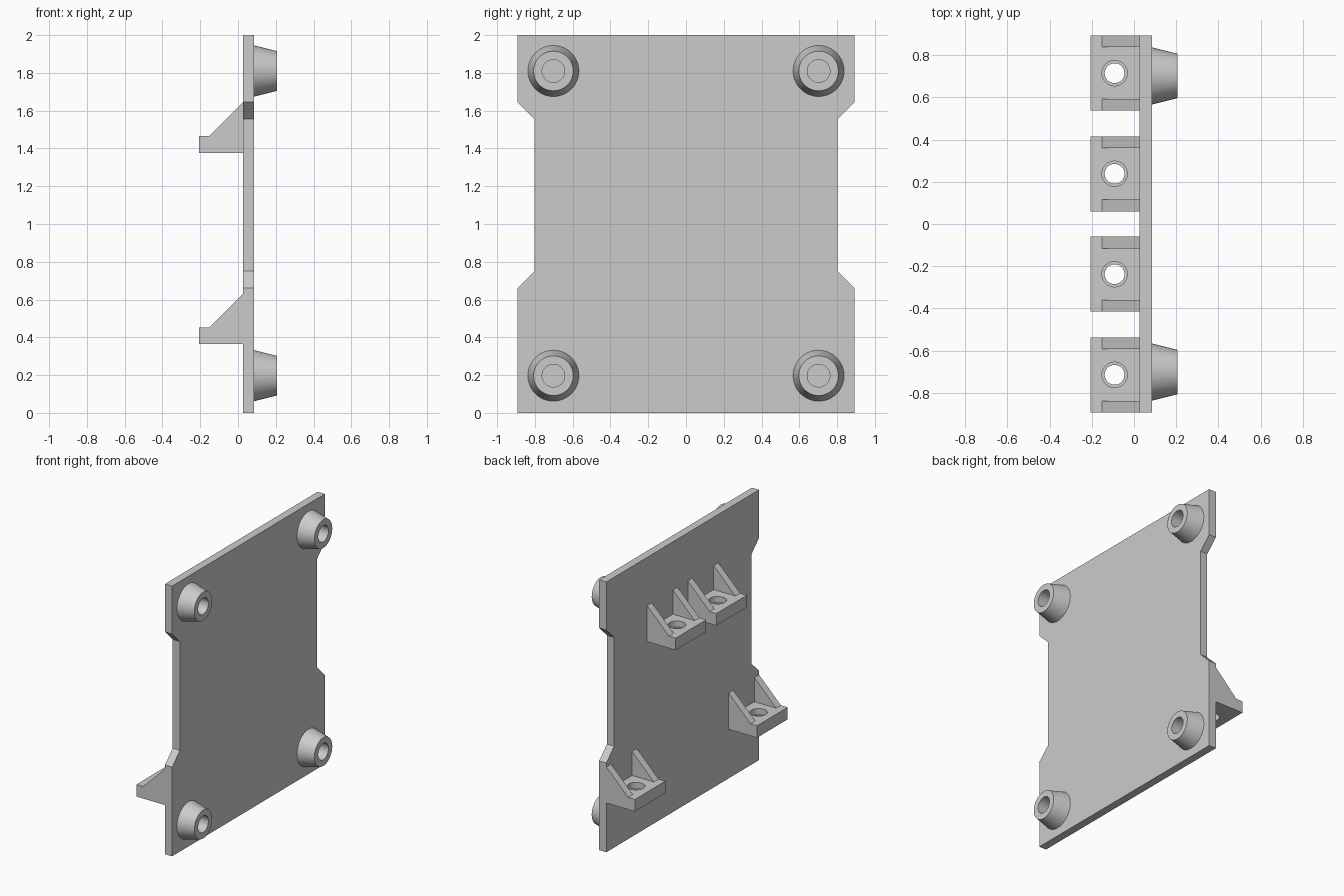
import bpy
import bmesh
import math
from mathutils import Matrix, Vector

if "Cube" in bpy.data.objects:
    bpy.data.objects.remove(bpy.data.objects["Cube"], do_unlink=True)

grey = bpy.data.materials.new("light_grey")
grey.use_nodes = True
COLOUR = (0.6, 0.6, 0.6, 1)
grey.diffuse_color = COLOUR
grey.node_tree.nodes["Principled BSDF"].inputs["Base Color"].default_value = COLOUR

BACK, FACE = 0.027, 0.086      # plate thickness along x
SHELF_EDGE = -0.207
SEGMENTS = 48


def make_object(name, bm):
    bmesh.ops.recalc_face_normals(bm, faces=bm.faces[:])
    mesh = bpy.data.meshes.new(name)
    bm.to_mesh(mesh)
    bm.free()
    mesh.materials.append(grey)
    obj = bpy.data.objects.new(name, mesh)
    bpy.context.collection.objects.link(obj)
    return obj


def extrude_profile(bm, points, offset):
    face = bm.faces.new([bm.verts.new(p) for p in points])
    moved = bmesh.ops.extrude_face_region(bm, geom=[face])["geom"]
    verts = [v for v in moved if isinstance(v, bmesh.types.BMVert)]
    bmesh.ops.translate(bm, vec=offset, verts=verts)


def cylinder(bm, radius, x, y, low, high):
    bmesh.ops.create_cone(bm, cap_ends=True, segments=SEGMENTS, radius1=radius,
                          radius2=radius, depth=high - low,
                          matrix=Matrix.Translation((x, y, (low + high) / 2)))


def activate(obj):
    bpy.ops.object.select_all(action='DESELECT')
    obj.select_set(True)
    bpy.context.view_layer.objects.active = obj


def cut(obj, cutter):
    cutter.hide_render = True
    mod = obj.modifiers.new("hole", 'BOOLEAN')
    mod.operation = 'DIFFERENCE'
    mod.solver = 'EXACT'
    mod.object = cutter
    activate(obj)
    bpy.ops.object.modifier_apply(modifier=mod.name)
    bpy.data.objects.remove(cutter, do_unlink=True)


# Back plate with a chamfered notch in each long side
half = [(0.893, 0), (0.893, 0.66), (0.802, 0.75),
        (0.802, 1.555), (0.893, 1.645), (0.893, 2)]
outline = half + [(-y, z) for y, z in reversed(half)]
bm = bmesh.new()
extrude_profile(bm, [(BACK, y, z) for y, z in outline], (FACE - BACK, 0, 0))
make_object("plate", bm)


# Hollow tapered feet, turned around the x axis
def foot(name, y, z):
    bm = bmesh.new()
    profile = [(FACE, 0.135), (0.207, 0.105), (0.207, 0.06), (FACE, 0.06)]
    verts = [bm.verts.new((x, 0, r)) for x, r in profile]
    edges = [bm.edges.new(pair) for pair in zip(verts, verts[1:])]
    bmesh.ops.spin(bm, geom=verts + edges, cent=(0, 0, 0), axis=(1, 0, 0),
                   angle=math.tau, steps=SEGMENTS)
    bmesh.ops.remove_doubles(bm, verts=bm.verts[:], dist=0.0001)
    bmesh.ops.translate(bm, vec=(0, y, z), verts=bm.verts[:])
    obj = make_object(name, bm)
    # Open shell: make sure the outside wall faces outward
    outer = max(obj.data.polygons, key=lambda p: (p.center - Vector((0, y, z))).yz.length)
    if outer.normal.yz.dot(outer.center.yz - Vector((y, z))) < 0:
        obj.data.flip_normals()
    activate(obj)
    bpy.ops.object.shade_smooth_by_angle(angle=math.radians(30))


for level, z in (("lower", 0.197), ("upper", 1.81)):
    for side, y in (("front", -0.702), ("back", 0.702)):
        foot(f"{level}_{side}_foot", y, z)


# Shelf brackets: counterbored base with a sloped rib at each end
def bracket(name, y, z):
    top, width, rib = z + 0.089, 0.178, 0.055
    bm = bmesh.new()
    base = [(SHELF_EDGE, z), (BACK, z), (BACK, top), (SHELF_EDGE, top)]
    extrude_profile(bm, [(px, y - width, pz) for px, pz in base], (0, 2 * width, 0))
    shelf = make_object(name + "_shelf", bm)

    for radius, low in ((0.047, z - 0.05), (0.06, z + 0.045)):
        bm = bmesh.new()
        cylinder(bm, radius, -0.092, y, low, top + 0.05)
        cut(shelf, make_object("hole_cutter", bm))
    activate(shelf)
    bpy.ops.object.shade_smooth_by_angle(angle=math.radians(30))

    bm = bmesh.new()
    slope = [(-0.152, top), (BACK, top), (BACK, top + 0.179)]
    for start in (y - width, y + width - rib):
        extrude_profile(bm, [(px, start, pz) for px, pz in slope], (0, rib, 0))
    make_object(name + "_ribs", bm)


for level, z, y in (("lower", 0.364, 0.715), ("upper", 1.376, 0.238)):
    for side, sign in (("front", -1), ("back", 1)):
        bracket(f"{level}_{side}_bracket", sign * y, z)
